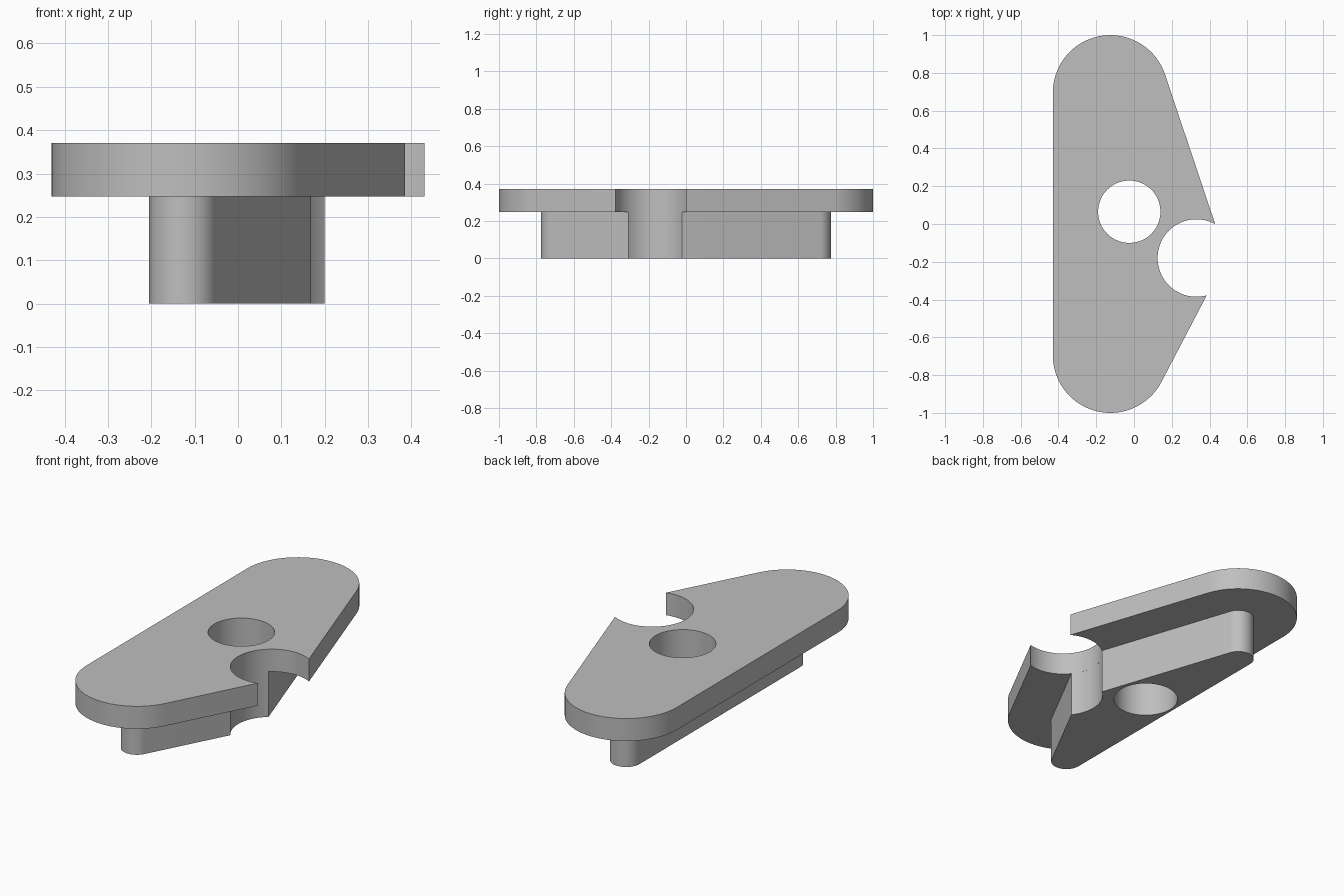
import bpy
import bmesh
from math import acos, atan2, cos, sin, radians, pi, tau
from mathutils import Vector

if "Cube" in bpy.data.objects:
    bpy.data.objects.remove(bpy.data.objects["Cube"])

grey = bpy.data.materials.new("plain grey")
grey.use_nodes = True
grey.diffuse_color = (0.52, 0.52, 0.52, 1)
grey.node_tree.nodes["Principled BSDF"].inputs["Base Color"].default_value = grey.diffuse_color

BACK_END = Vector((-0.125, 0.695))
FRONT_END = Vector((-0.125, -0.695))
NOTCH, NOTCH_R = Vector((0.33, -0.18)), 0.205
HOLE, HOLE_R = Vector((-0.025, 0.065)), 0.165
BACK_DIR = atan2(0.318, 0.948)      # facing of the two slanted sides
FRONT_DIR = atan2(-0.463, 0.886)


def arc(centre, radius, start, end, steps):
    """Points along an arc, both ends included."""
    angles = (start + (end - start) * i / steps for i in range(steps + 1))
    return [centre + radius * Vector((cos(a), sin(a))) for a in angles]


def notch_spread(end, radius, direction):
    """Angle from a slanted side's facing to where it meets the notch."""
    normal = Vector((cos(direction), sin(direction)))
    return acos((normal.dot(end - NOTCH) + radius) / NOTCH_R)


def outline(radius):
    """Rounded triangle with a round bite out of its right corner."""
    upper = BACK_DIR + notch_spread(BACK_END, radius, BACK_DIR)
    lower = FRONT_DIR - notch_spread(FRONT_END, radius, FRONT_DIR) + tau
    return (arc(FRONT_END, radius, pi, tau + FRONT_DIR, 40)
            + arc(NOTCH, NOTCH_R, lower, upper, 48)
            + arc(BACK_END, radius, BACK_DIR, pi, 40))


def slab(name, radius, bottom, top):
    bm = bmesh.new()
    edges = []
    for loop in (outline(radius), arc(HOLE, HOLE_R, 0, tau, 72)[:-1]):
        verts = [bm.verts.new((p.x, p.y, bottom)) for p in loop]
        edges += [bm.edges.new((v, verts[i - 1])) for i, v in enumerate(verts)]
    bmesh.ops.triangle_fill(bm, edges=edges, use_beauty=True, normal=(0, 0, 1))
    raised = bmesh.ops.extrude_face_region(bm, geom=bm.faces[:], use_keep_orig=True)
    lifted = [g for g in raised["geom"] if isinstance(g, bmesh.types.BMVert)]
    bmesh.ops.translate(bm, verts=lifted, vec=(0, 0, top - bottom))
    bmesh.ops.recalc_face_normals(bm, faces=bm.faces[:])
    mesh = bpy.data.meshes.new(name)
    bm.to_mesh(mesh)
    bm.free()
    mesh.materials.append(grey)
    obj = bpy.data.objects.new(name, mesh)
    bpy.context.collection.objects.link(obj)
    bpy.ops.object.select_all(action="DESELECT")
    obj.select_set(True)
    bpy.context.view_layer.objects.active = obj
    bpy.ops.object.shade_smooth_by_angle(angle=radians(30))


# Wide top plate over the narrower inset base
slab("top_plate", 0.305, 0.247, 0.37)
slab("inset_base", 0.08, 0, 0.247)
